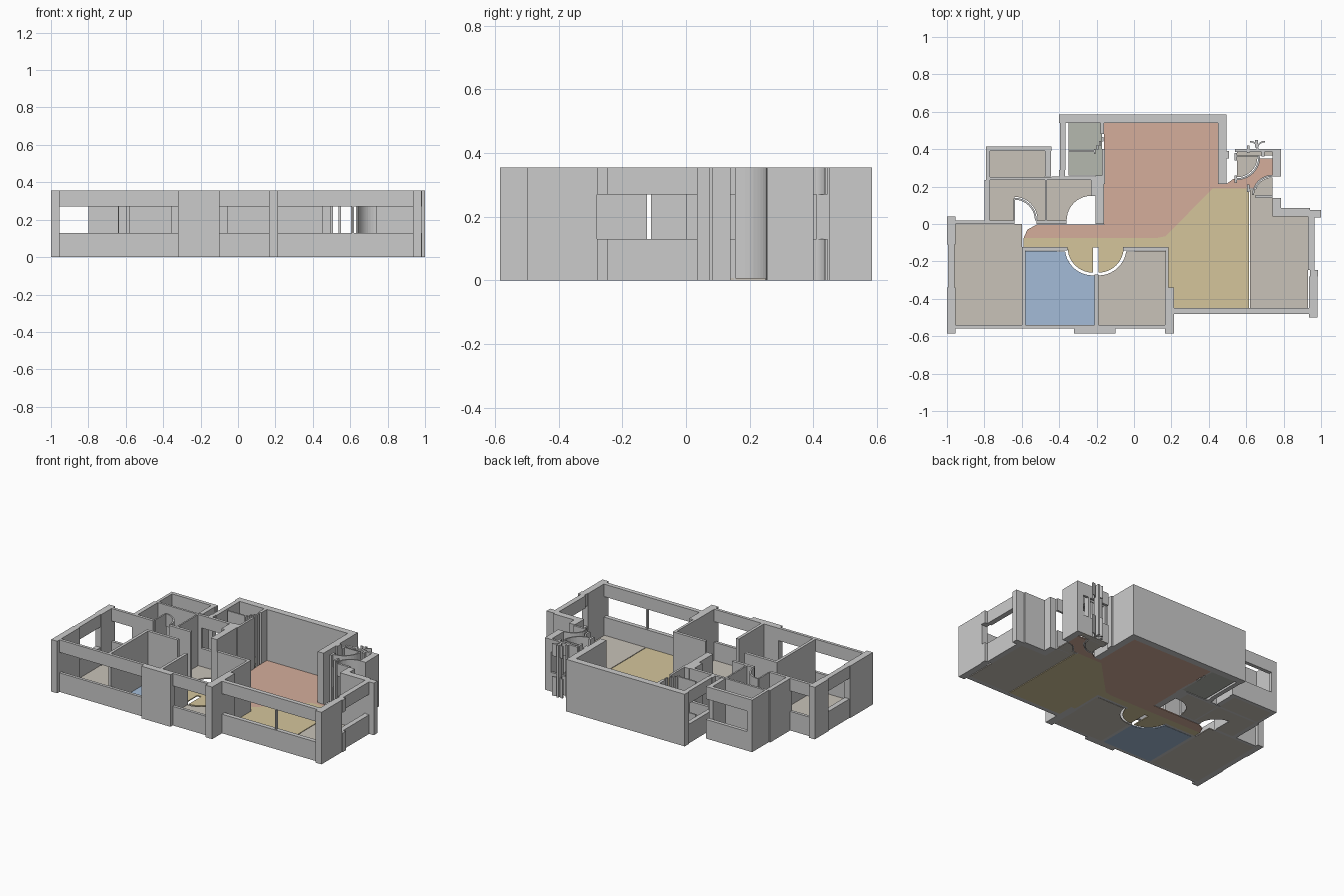
import bpy, bmesh, math

if "Cube" in bpy.data.objects:
    bpy.data.objects.remove(bpy.data.objects["Cube"])

H, SILL, HEAD, FLOOR = 0.355, 0.13, 0.27, 0.007


def make(name, prisms, color=None):
    """Join vertical prisms (outline, z0, z1) into one object."""
    bm = bmesh.new()
    for pts, z0, z1 in prisms:
        f = bm.faces.new([bm.verts.new((x, y, z0)) for x, y in pts])
        r = bmesh.ops.extrude_face_region(bm, geom=[f])
        for v in r["geom"]:
            if isinstance(v, bmesh.types.BMVert):
                v.co.z = z1
    bmesh.ops.recalc_face_normals(bm, faces=bm.faces[:])
    me = bpy.data.meshes.new(name)
    bm.to_mesh(me)
    bm.free()
    ob = bpy.data.objects.new(name, me)
    bpy.context.collection.objects.link(ob)
    if color:
        me.materials.append(color)
    return ob


def rect(x0, x1, y0, y1):
    return [(x0, y0), (x1, y0), (x1, y1), (x0, y1)]


def wall(name, *r):
    make(name, [(rect(*r), 0, H)])


def window(name, *r):
    make(name, [(rect(*r), 0, SILL), (rect(*r), HEAD, H)])


def arc(cx, cy, r, a0, a1, n=10):
    return [(cx + r * math.cos(math.radians(a0 + (a1 - a0) * i / n)),
             cy + r * math.sin(math.radians(a0 + (a1 - a0) * i / n))) for i in range(n + 1)]


def band(cx, cy, r, a0, a1, t=0.01):
    return arc(cx, cy, r, a0, a1) + arc(cx, cy, r - t, a1, a0)


def mat(name, *c):
    m = bpy.data.materials.new(name)
    m.diffuse_color = (*c, 1)
    m.use_nodes = True
    m.node_tree.nodes["Principled BSDF"].inputs["Base Color"].default_value = m.diffuse_color
    return m


def floor(name, pts, m):
    make(name, [(pts, 0, FLOOR)], m)


pink = mat("pink", 0.66, 0.42, 0.33)
yellow = mat("yellow", 0.66, 0.56, 0.33)
blue = mat("blue", 0.37, 0.50, 0.68)
beige = mat("beige", 0.58, 0.54, 0.48)
sage = mat("sage", 0.46, 0.48, 0.43)

# Floors
floor("living_floor", [(-.16, .54), (.45, .54), (.45, .215), (.495, .215), (.53, .24), (.60, .25),
      (.65, .29), (.67, .35), (.74, .35), (.74, .26), (.68, .24), (.64, .19), (.42, .19),
      (.17, -.065), (.12, -.075), (-.59, -.075), (-.57, -.03), (-.52, -.003), (-.16, -.003)], pink)
floor("dining_floor", [(.42, .19), (.615, .19), (.615, -.45), (.215, -.45), (.215, -.34), (.185, -.34),
      (.185, -.125)] + arc(-.19, -.125, .135, 0, -90) + [(-.19, -.125), (-.22, -.125)]
      + arc(-.22, -.125, .135, -90, -180) + [(-.59, -.125), (-.59, -.075), (.12, -.075), (.17, -.065)], yellow)
floor("blue_bedroom_floor", [(-.58, -.145)] + arc(-.22, -.125, .15, 188, 270)
      + [(-.21, -.275), (-.21, -.54), (-.58, -.54)], blue)
floor("middle_bedroom_floor", [(.17, -.145)] + arc(-.19, -.125, .15, -8, -90)
      + [(-.19, -.54), (.17, -.54)], beige)
floor("left_bedroom_floor", rect(-.96, -.60, -.54, 0), beige)
floor("store_floor", rect(-.77, -.475, .25, .39), beige)
floor("bath_floor", [(-.77, .02), (-.64, .02)] + arc(-.64, .02, .125, 90, 0)
      + [(-.475, .02), (-.475, .235), (-.77, .235)], beige)
floor("second_bath_floor", [(-.465, .02)] + arc(-.23, .02, .13, 180, 90)
      + [(-.23, .235), (-.465, .235)], beige)
floor("utility_floor", rect(-.35, -.17, .26, .54), sage)
floor("balcony_floor", [(.62, .185), (.65, .185), (.65, .15), (.74, .15), (.74, .04),
      (.93, .04), (.93, -.45), (.62, -.45)], beige)
floor("entry_sector_floor", [(.55, .36)] + arc(.55, .36, .11, 0, -90), beige)
floor("closet_floor", [(.74, .155), (.74, .245)] + arc(.74, .155, .095, 90, 180), beige)
floor("lobby_floor", rect(.55, .74, .365, .40), beige)

# Left bedroom shell
wall("left_corner_front", -1, -.955, -.585, -.34)
window("left_window", -.995, -.96, -.34, -.11)
wall("left_corner_back", -1, -.955, -.11, .04)
window("left_back_window", -.955, -.79, 0, .02)

# Front shell
window("front_left_window", -.955, -.32, -.56, -.54)
wall("front_pier", -.32, -.10, -.585, -.54)
window("front_middle_window", -.10, .165, -.56, -.54)
wall("front_step_pier", .165, .215, -.585, -.34)
window("front_right_window", .215, .94, -.48, -.45)
wall("front_mullion", .61, .62, -.475, -.455)

# Right shell
wall("right_pier", .935, .98, -.50, -.28)
window("right_pier_return", .94, .985, -.28, -.245)
window("right_window", .93, .965, -.245, .04)
wall("right_back_pier", .94, 1, .035, .075)
wall("right_back_wall", .74, .94, .04, .085)
wall("right_back_return", .74, .785, .085, .14)
window("balcony_back_window", .65, .74, .14, .155)

# Living room shell
wall("living_back_wall", -.40, .495, .54, .585)
wall("living_right_wall", .45, .495, .215, .54)
wall("living_left_wall", -.205, -.16, 0, .26)
window("utility_window", -.395, -.365, .29, .54)
wall("utility_pier", -.40, -.37, .255, .29)
window("utility_front_window", -.44, -.205, .235, .255)
wall("utility_partition", -.17, -.155, .215, .40)
wall("utility_partition_back", -.18, -.16, .48, .54)
for i in range(4):
    wall(f"utility_slat_{i + 1}", -.215 + .014 * i, -.205 + .014 * i, .375 + .022 * i, .40 + .022 * i)
window("utility_divider", -.35, -.215, .385, .395)

# Store and bathroom block
window("store_back_window", -.75, -.44, .39, .415)
wall("store_corner", -.79, -.75, .39, .415)
wall("store_left_wall", -.79, -.77, .235, .39)
wall("store_right_wall", -.475, -.445, .255, .39)
wall("store_divider", -.77, -.44, .235, .25)
wall("bath_left_wall", -.80, -.77, .0, .235)
wall("bath_partition", -.475, -.465, .02, .235)
wall("second_bath_right_wall", -.23, -.205, .15, .235)
wall("hall_wall_left", -.77, -.64, 0, .02)
wall("hall_wall_middle", -.52, -.36, 0, .02)
wall("bath_door", -.645, -.635, .02, .135)
make("bath_door_swing", [(band(-.64, .02, .12, 0, 90), HEAD, H)])

# Bedroom partitions
wall("left_partition", -.60, -.58, -.54, -.125)
wall("middle_partition", -.21, -.19, -.54, -.27)
wall("hall_wall_blue", -.60, -.355, -.143, -.123)
wall("hall_wall_bedroom", -.06, .185, -.143, -.123)
wall("dining_partition", .168, .185, -.34, -.143)

# Entry lobby with curved bands and posts
wall("entry_pier", .74, .785, .255, .40)
window("entry_back_window", .54, .74, .385, .40)
window("entry_inner_window", .54, .67, .36, .367)
make("entry_door_swing", [(band(.55, .36, .125, 0, -90), z0, z1) for z0, z1 in ((0, SILL), (HEAD, H))])
make("lobby_swing", [(band(cx, .40, .045, a, a + 90, .008), z0, z1)
     for cx, a in ((.62, 0), (.70, 90)) for z0, z1 in ((0, SILL), (HEAD, H))])
make("closet_swing", [(band(.74, .155, .108, 90, 180), 0, H)])
for i, (x, y) in enumerate(((.545, .24), (.545, .36), (.61, .40), (.655, .43), (.69, .38), (.61, .19), (.50, .37))):
    wall(f"entry_post_{i + 1}", x - .007, x + .007, y - .02, y + .02)
